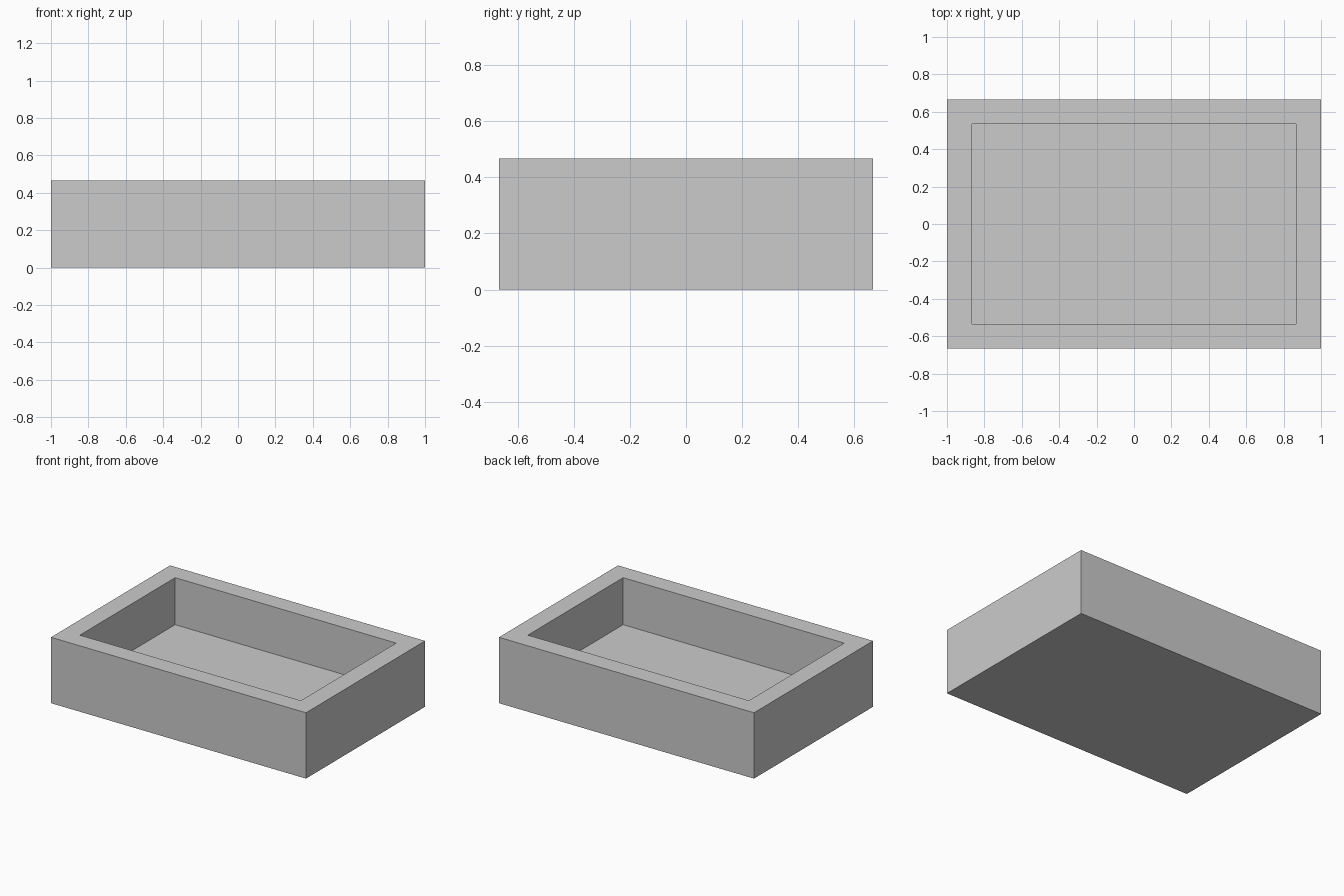
import bpy, bmesh
from mathutils import Vector

if "Cube" in bpy.data.objects:
    bpy.data.objects.remove(bpy.data.objects["Cube"])

LENGTH, WIDTH, HEIGHT = 2.0, 1.3333, 0.4667
WALL = 0.1333  # rim width and floor thickness

# Solid outer block standing on z = 0
bm = bmesh.new()
bmesh.ops.create_cube(bm, size=1.0)
bmesh.ops.scale(bm, vec=(LENGTH, WIDTH, HEIGHT), verts=bm.verts)
bmesh.ops.translate(bm, vec=(0, 0, HEIGHT / 2), verts=bm.verts)

# Inset the top for the rim, then sink a straight-walled cavity
top = max(bm.faces, key=lambda f: f.calc_center_median().z)
bmesh.ops.inset_region(bm, faces=[top], thickness=WALL, use_even_offset=True)
sunk = bmesh.ops.extrude_discrete_faces(bm, faces=[top])["faces"][0]
bmesh.ops.translate(bm, vec=Vector((0, 0, WALL - HEIGHT)), verts=sunk.verts)
bmesh.ops.recalc_face_normals(bm, faces=bm.faces)

mesh = bpy.data.meshes.new("open_tray")
bm.to_mesh(mesh)
bm.free()
tray = bpy.data.objects.new("open_tray", mesh)
bpy.context.collection.objects.link(tray)
